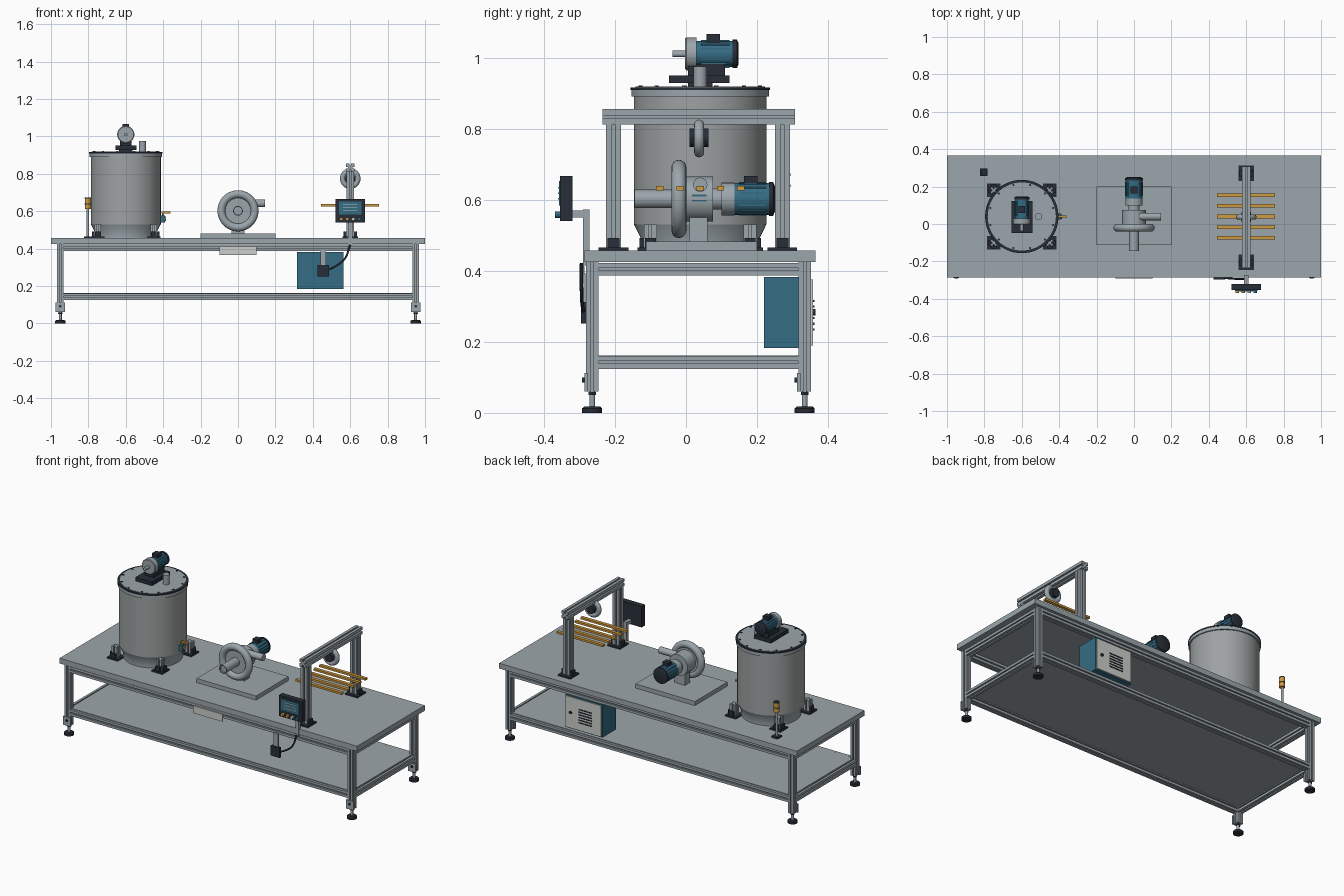
import bpy, bmesh
from math import pi, sin, cos, radians
from mathutils import Vector, Matrix

if "Cube" in bpy.data.objects:
    bpy.data.objects.remove(bpy.data.objects["Cube"])


def material(name, rgb):
    m = bpy.data.materials.new(name)
    m.use_nodes = True
    m.diffuse_color = (*rgb, 1)
    m.node_tree.nodes["Principled BSDF"].inputs["Base Color"].default_value = (*rgb, 1)
    return m


steel = material("steel grey", (0.33, 0.38, 0.41))
tank_grey = material("brushed grey", (0.34, 0.36, 0.36))
dark = material("dark slate", (0.02, 0.027, 0.04))
teal = material("teal blue", (0.035, 0.15, 0.23))
gold = material("amber", (0.62, 0.32, 0.05))
pale = material("pale grey", (0.6, 0.62, 0.6))


def finish(name, bm, mat, smooth=False):
    bmesh.ops.recalc_face_normals(bm, faces=bm.faces[:])
    me = bpy.data.meshes.new(name)
    bm.to_mesh(me)
    bm.free()
    me.materials.append(mat)
    ob = bpy.data.objects.new(name, me)
    bpy.context.collection.objects.link(ob)
    if smooth:
        bpy.ops.object.select_all(action='DESELECT')
        ob.select_set(True)
        bpy.context.view_layer.objects.active = ob
        bpy.ops.object.shade_smooth_by_angle(angle=radians(35))
    return ob


def box(name, x, y, z, mat):
    """Box from (min, max) ranges."""
    bm = bmesh.new()
    bmesh.ops.create_cube(bm, size=1)
    for v in bm.verts:
        v.co = [r[0] + (c + 0.5) * (r[1] - r[0]) for c, r in zip(v.co, (x, y, z))]
    return finish(name, bm, mat)


def span(c, w):
    return (c - w / 2, c + w / 2)


TURN = {'X': Matrix.Rotation(pi / 2, 4, 'Y'), 'Y': Matrix.Rotation(-pi / 2, 4, 'X'), 'Z': Matrix()}


def lathe(name, base, axis, profile, mat, seg=32):
    """Revolve (radius, distance) points about an axis through base."""
    bm = bmesh.new()
    rings = [[bm.verts.new((r * cos(2 * pi * i / seg), r * sin(2 * pi * i / seg), h))
              for i in range(seg)] for r, h in profile]
    for a, b in zip(rings, rings[1:]):
        for i in range(seg):
            j = (i + 1) % seg
            bm.faces.new((a[i], a[j], b[j], b[i]))
    bm.faces.new(rings[0])
    bm.faces.new(rings[-1])
    bm.transform(Matrix.Translation(base) @ TURN[axis])
    return finish(name, bm, mat, True)


def rod(name, base, axis, r, length, mat, seg=24):
    return lathe(name, base, axis, [(r, 0), (r, length)], mat, seg)


def torus(name, c, R, r, mat, axis='Y'):
    bm = bmesh.new()
    n, k = 48, 16
    g = [[bm.verts.new(((R + r * cos(2 * pi * j / k)) * cos(2 * pi * i / n),
                        (R + r * cos(2 * pi * j / k)) * sin(2 * pi * i / n),
                        r * sin(2 * pi * j / k))) for j in range(k)] for i in range(n)]
    for i in range(n):
        for j in range(k):
            p, q = (i + 1) % n, (j + 1) % k
            bm.faces.new((g[i][j], g[p][j], g[p][q], g[i][q]))
    bm.transform(Matrix.Translation(c) @ TURN[axis])
    return finish(name, bm, mat, True)


def extrusion(name, base, axis, length, w=0.036):
    """Slotted square aluminium profile."""
    bm = bmesh.new()
    h, s, d = w / 2, w * 0.1, w * 0.25
    quarter = [(h, -h), (h, -s), (h - d, -s), (h - d, s), (h, s)]
    pts = [Matrix.Rotation(k * pi / 2, 2) @ Vector(p) for k in range(4) for p in quarter]
    f = bm.faces.new([bm.verts.new((p.x, p.y, 0)) for p in pts])
    new = bmesh.ops.extrude_face_region(bm, geom=[f])["geom"]
    bmesh.ops.translate(bm, vec=(0, 0, length), verts=[v for v in new if isinstance(v, bmesh.types.BMVert)])
    bm.transform(Matrix.Translation(base) @ TURN[axis])
    return finish(name, bm, steel)


# table frame, feet and shelf
FRONT, BACK, TOP = -0.264, 0.334, 0.457
box("table_top", (-1, 1), (-0.285, 0.365), (0.425, TOP), steel)
box("lower_shelf", (-0.945, 0.945), (FRONT, BACK), (0.152, 0.162), steel)
for z in (0.142, 0.404):
    for y in (FRONT, BACK):
        extrusion("long_rail", (-0.935, y, z), 'X', 1.87)
    for x in (-0.95, 0.95):
        extrusion("end_rail", (x, FRONT + 0.018, z), 'Y', BACK - FRONT - 0.036)
for x in (-0.95, 0.95):
    for y in (FRONT, BACK):
        extrusion("table_leg", (x, y, 0.06), 'Z', 0.365)
        box("leg_bracket", span(x, 0.05), (y - 0.022, y - 0.012), (0.06, 0.112), steel)
        rod("bracket_bolt", (x, y - 0.028, 0.092), 'Y', 0.007, 0.008, dark, 12)
        rod("foot_stem", (x, y, 0.01), 'Z', 0.008, 0.05, steel, 16)
        rod("foot_nut", (x, y, 0.05), 'Z', 0.012, 0.009, dark, 6)
        lathe("foot_pad", (x, y, 0), 'Z', [(0.028, 0), (0.028, 0.013), (0.022, 0.018)], dark)
box("name_plate", (-0.1, 0.1), (-0.291, -0.285), (0.367, 0.412), pale)

# tank with lid and supports
TX, TY = -0.6, 0.04
lathe("tank_skirt", (TX, TY, TOP), 'Z', [(0.165, 0), (0.165, 0.03), (0.187, 0.075)], steel, 64)
lathe("tank_body", (TX, TY, 0.53), 'Z', [(0.187, 0), (0.187, 0.36)], tank_grey, 64)
lathe("tank_lid", (TX, TY, 0.89), 'Z', [(0.194, 0), (0.194, 0.022)], steel, 64)
lathe("lid_gasket", (TX, TY, 0.909), 'Z', [(0.18, 0), (0.196, 0), (0.196, 0.007), (0.18, 0.007)], dark, 64)
lathe("lid_plate", (TX, TY, 0.911), 'Z', [(0.182, 0), (0.182, 0.007)], steel, 64)
for i in range(12):
    a = 2 * pi * (i + 0.5) / 12
    rod("lid_bolt", (TX + 0.174 * cos(a), TY + 0.174 * sin(a), 0.915), 'Z', 0.006, 0.006, dark, 8)
for sx in (-1, 1):
    for sy in (-1, 1):
        x, y = TX + sx * 0.15, TY + sy * 0.14
        box("support_plate", span(x, 0.072), span(y, 0.072), (TOP, 0.465), dark)
        extrusion("support_post", (x, y, 0.465), 'Z', 0.065)
        for dx, dy in ((0.024, 0), (0, 0.024)):
            box("support_gusset", span(x + sx * dx, 0.014 if dx else 0.03),
                span(y + sy * dy, 0.014 if dy else 0.03), (0.465, 0.492), dark)
rod("vent_pipe", (-0.51, TY, 0.915), 'Z', 0.019, 0.06, steel)
rod("outlet_pipe", (-0.42, TY, 0.56), 'X', 0.012, 0.035, gold)
box("outlet_valve", (-0.418, -0.39), span(TY, 0.03), (0.54, 0.576), teal)
rod("valve_stem", (-0.4, TY, 0.57), 'Z', 0.005, 0.025, steel, 12)
box("valve_handle", (-0.41, -0.36), span(TY, 0.012), (0.588, 0.597), gold)


def motor(x, y, z, r, length):
    """Ribbed motor lying along y, with end cap and terminal box."""
    rod("motor_body", (x, y, z), 'Y', r, length, teal)
    for i in range(16):
        a = 2 * pi * i / 16
        fx, fz = x + r * cos(a), z + r * sin(a)
        box("motor_fin", span(fx, 0.004), (y + 0.012, y + length - 0.012), span(fz, 0.004), teal)
    lathe("motor_cap", (x, y + length, z), 'Y', [(r + 0.003, -0.004), (r + 0.003, 0.008), (r * 0.8, 0.013)], dark)
    box("terminal_box", span(x, 0.036), span(y + length * 0.45, 0.038), (z + r - 0.006, z + r + 0.019), dark)


# stirrer drive on the lid
box("drive_pedestal", span(TX, 0.07), span(TY, 0.07), (0.915, 0.93), dark)
box("drive_base", span(TX, 0.112), (-0.048, 0.122), (0.928, 0.95), dark)
box("drive_foot", span(TX, 0.06), (0.005, 0.11), (0.95, 0.982), dark)
rod("drive_shaft", (TX, -0.038, 1.01), 'Y', 0.009, 0.04, steel)
lathe("drive_flange", (TX, -0.003, 1.01), 'Y', [(0.042, 0), (0.046, 0.004), (0.046, 0.033)], steel)
motor(TX, 0.03, 1.01, 0.037, 0.105)

# centre pump
box("pump_plate", (-0.2, 0.2), (-0.112, 0.2), (TOP, 0.482), steel)
PZ = 0.602
torus("pump_volute", (0, -0.02, PZ), 0.089, 0.021, steel)
lathe("pump_inlet", (0, -0.145, PZ), 'Y', [(0.021, 0.01), (0.021, 0), (0.026, 0), (0.026, 0.13)], steel)
rod("pump_disc", (0, -0.022, PZ), 'Y', 0.075, 0.02, steel, 48)
rod("pump_housing", (0, -0.002, PZ), 'Y', 0.063, 0.078, steel, 48)
rod("pump_neck", (0, 0.07, PZ), 'Y', 0.03, 0.035, steel)
rod("pump_flange", (0, 0.1, PZ), 'Y', 0.046, 0.037, steel)
rod("pump_outlet", (0.03, 0.04, 0.642), 'X', 0.02, 0.115, steel)
box("pump_foot", span(0, 0.07), (0.01, 0.06), (0.48, 0.55), steel)
for z in (PZ - 0.005, PZ + 0.01):
    box("housing_slot", (0.058, 0.065), (0.017, 0.058), span(z, 0.005), teal)
motor(0, 0.137, PZ, 0.045, 0.1)

# gantry with circulation wheel and amber rods
GX = 0.6
for y in (-0.204, 0.271):
    extrusion("gantry_post", (GX, y, 0.465), 'Z', 0.347, 0.042)
    box("gantry_plate", span(GX, 0.084), span(y, 0.084), (TOP, 0.465), dark)
    for s in (-1, 1):
        box("gantry_gusset", span(GX + s * 0.028, 0.014), span(y, 0.034), (0.465, 0.492), dark)
extrusion("gantry_beam", (GX, -0.235, 0.833), 'Y', 0.542, 0.044)
torus("wheel_rim", (GX, 0.037, 0.774), 0.041, 0.014, steel)
rod("wheel_disc", (GX, 0.031, 0.774), 'Y', 0.04, 0.012, steel)
rod("wheel_motor", (GX, 0.01, 0.774), 'Y', 0.026, 0.054, dark)
for i in range(5):
    box("amber_rod", (0.445, 0.755), span(0.04 + (i - 2) * 0.057, 0.02), (0.626, 0.638), gold)

# control panel, its arm, cable and switch box
box("panel_case", span(GX, 0.156), (-0.354, -0.32), (0.54, 0.666), dark)
box("panel_screen", span(GX, 0.12), (-0.358, -0.354), (0.583, 0.652), teal)
for i in range(3):
    box("screen_line", span(GX, 0.075), (-0.36, -0.358), span(0.602 + i * 0.016, 0.004), pale)
for i, m in enumerate((gold, gold, pale, teal)):
    rod("panel_button", (0.552 + i * 0.032, -0.368, 0.558), 'Y', 0.009, 0.015, m, 16)
box("panel_arm", span(GX, 0.022), (-0.29, -0.272), (0.415, 0.572), steel)
box("panel_bracket", span(GX, 0.022), (-0.322, -0.275), (0.55, 0.57), steel)
box("switch_arm", span(0.456, 0.028), (-0.289, -0.28), (0.3, 0.392), steel)
box("switch_box", span(0.456, 0.06), (-0.296, -0.28), (0.252, 0.312), dark)
cu = bpy.data.curves.new("panel_cable", 'CURVE')
cu.dimensions = '3D'
cu.bevel_depth = 0.005
cu.bevel_resolution = 2
sp = cu.splines.new('BEZIER')
path = [(0.6, -0.294, 0.42), (0.57, -0.294, 0.345), (0.52, -0.292, 0.305), (0.48, -0.288, 0.285)]
sp.bezier_points.add(len(path) - 1)
for bp, co in zip(sp.bezier_points, path):
    bp.co = co
    bp.handle_left_type = bp.handle_right_type = 'AUTO'
cu.materials.append(dark)
bpy.context.collection.objects.link(bpy.data.objects.new("panel_cable", cu))

# electrical cabinet under the table
box("cabinet_body", (0.315, 0.565), (0.22, 0.352), (0.183, 0.383), teal)
box("cabinet_door", (0.322, 0.558), (0.352, 0.358), (0.19, 0.376), pale)
for i in range(6):
    box("door_louvre", (0.38, 0.47), (0.358, 0.361), span(0.235 + i * 0.016, 0.006), dark)
rod("door_lock", (0.525, 0.356, 0.283), 'Y', 0.009, 0.008, dark, 16)

# signal beacon
BX, BY = -0.803, 0.277
box("beacon_base", span(BX, 0.042), span(BY, 0.042), (TOP, 0.466), dark)
rod("beacon_pole", (BX, BY, 0.466), 'Z', 0.007, 0.146, steel, 16)
for z in (0.611, 0.642):
    rod("beacon_lamp", (BX, BY, z), 'Z', 0.016, 0.026, gold)
    rod("beacon_band", (BX, BY, z + 0.025), 'Z', 0.0165, 0.006, dark)
